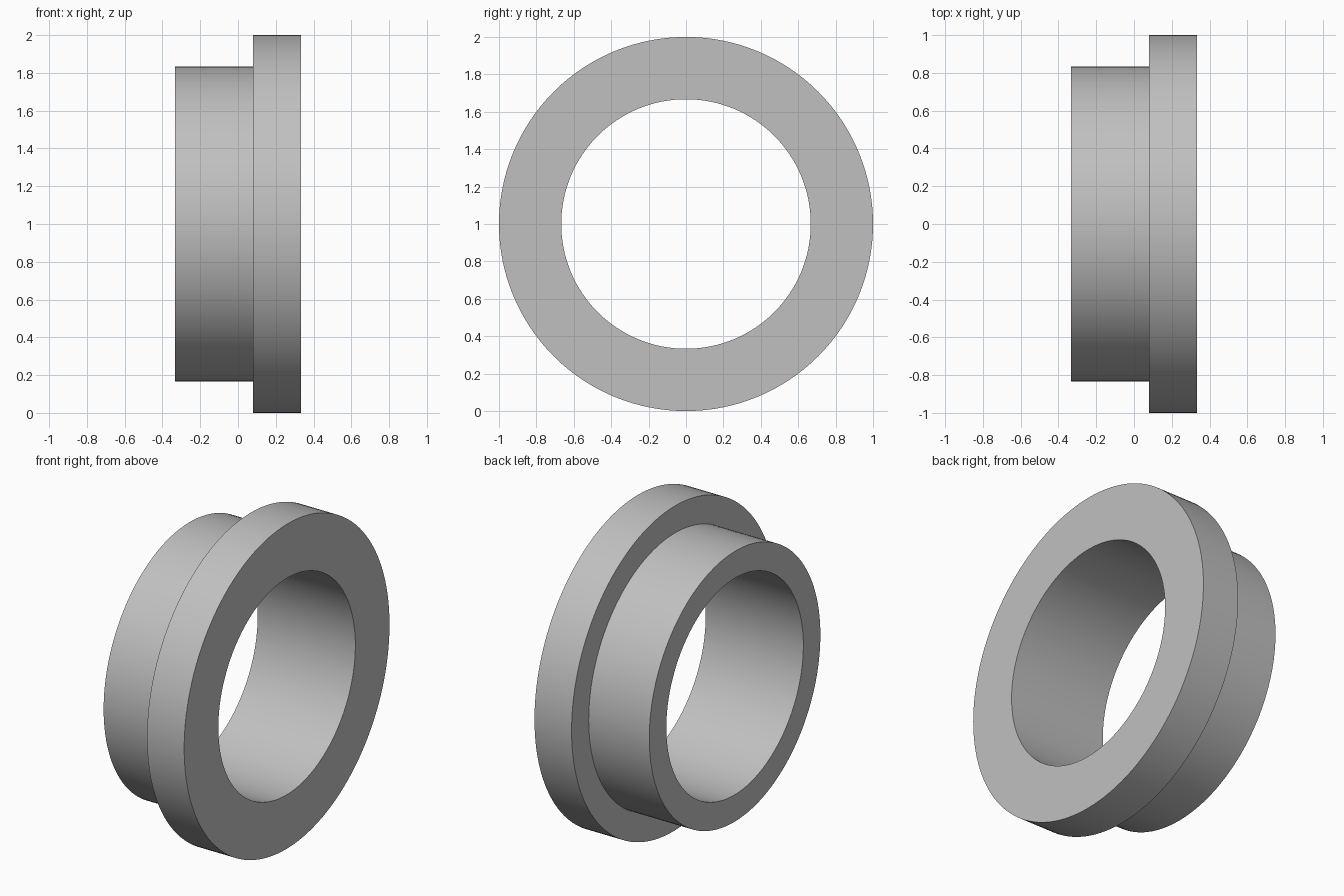
import bpy, bmesh, math

if "Cube" in bpy.data.objects:
    bpy.data.objects.remove(bpy.data.objects["Cube"])

SEGMENTS = 128
# Closed cross-section as (position along x, radius)
PROFILE = [(-0.333, 0.667), (0.333, 0.667), (0.333, 1.0),
           (0.08, 1.0), (0.08, 0.833), (-0.333, 0.833)]

grey = bpy.data.materials.new("grey metal")
grey.diffuse_color = (0.53, 0.53, 0.53, 1)
grey.use_nodes = True
grey.node_tree.nodes["Principled BSDF"].inputs["Base Color"].default_value = grey.diffuse_color

# Flanged bushing: cross-section swept around the x axis
bm = bmesh.new()
rings = []
for i in range(SEGMENTS):
    a = 2 * math.pi * i / SEGMENTS
    rings.append([bm.verts.new((x, r * math.cos(a), 1 + r * math.sin(a)))
                  for x, r in PROFILE])
n = len(PROFILE)
for i, ring in enumerate(rings):
    nxt = rings[(i + 1) % SEGMENTS]
    for j in range(n):
        k = (j + 1) % n
        bm.faces.new((ring[j], ring[k], nxt[k], nxt[j]))
bmesh.ops.recalc_face_normals(bm, faces=bm.faces)

mesh = bpy.data.meshes.new("flanged_bushing")
bm.to_mesh(mesh)
bm.free()
mesh.materials.append(grey)
bushing = bpy.data.objects.new("flanged_bushing", mesh)
bpy.context.collection.objects.link(bushing)

# Smooth round walls, sharp rims
bpy.context.view_layer.objects.active = bushing
bushing.select_set(True)
bpy.ops.object.shade_smooth_by_angle(angle=math.radians(30))
